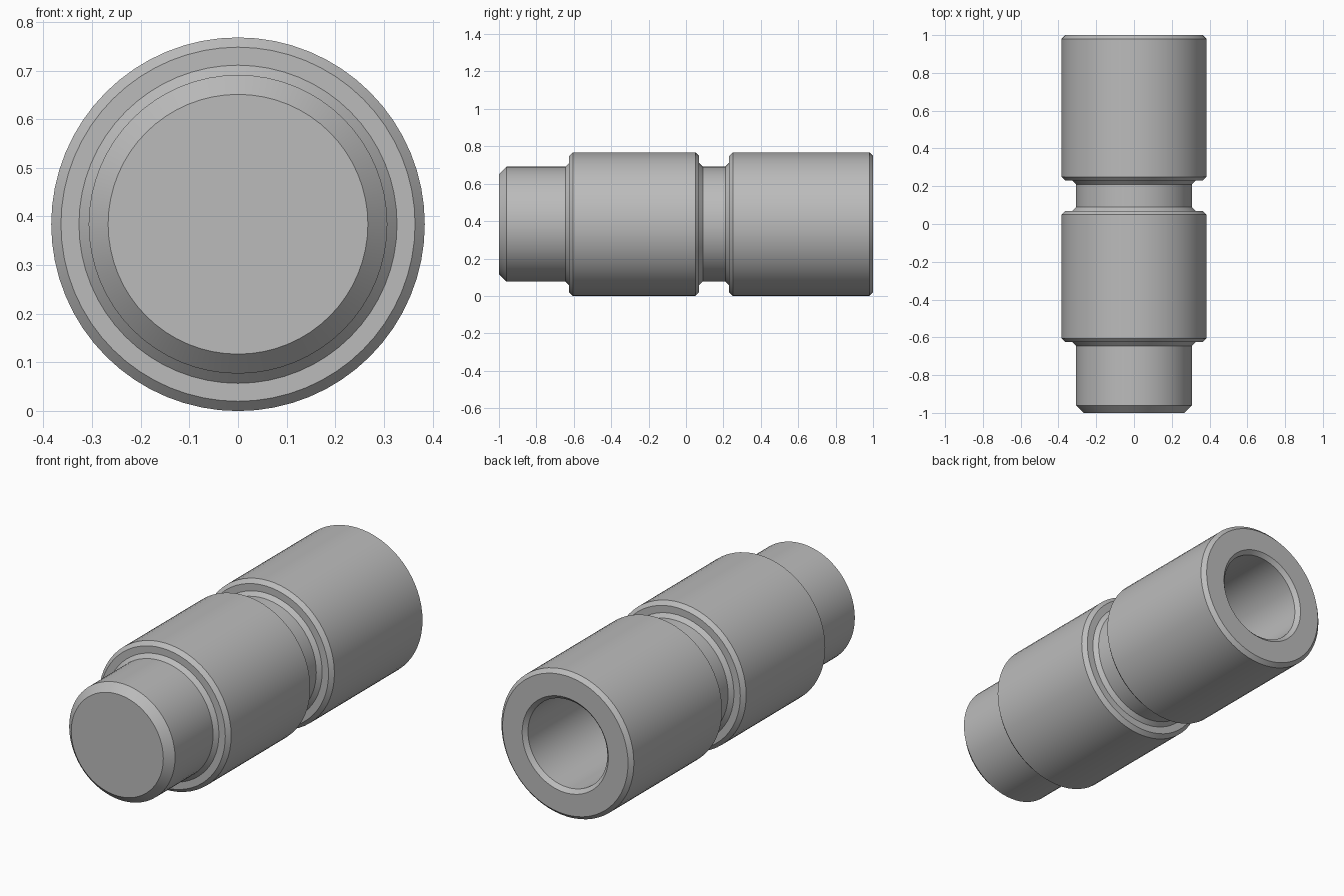
import bpy, bmesh, math
from mathutils import Vector

cube = bpy.data.objects.get("Cube")
if cube:
    bpy.data.objects.remove(cube, do_unlink=True)

SEGMENTS = 64
BODY_R = 0.384      # two thick sleeves
NECK_R = 0.307      # front spigot and waist
BORE_R = 0.23       # blind socket in the back end
C = 0.02            # small chamfer width

steel = bpy.data.materials.new("plain_grey_steel")
steel.use_nodes = True
grey = (0.5, 0.5, 0.5, 1.0)
steel.diffuse_color = grey
steel.node_tree.nodes["Principled BSDF"].inputs["Base Color"].default_value = grey


def sleeve(y0, y1):
    """Outline of a chamfered sleeve between its two flat end planes."""
    r = BODY_R
    return [(r - C, y0), (r, y0 + C), (r, y1 - C), (r - C, y1)]


def neck_foot(y, side):
    """Sloped collar joining the neck to a sleeve's end plane."""
    pts = [(NECK_R, y + side * C), (NECK_R + C, y)]
    return pts if side < 0 else pts[::-1]


def lathe(name, profile, material):
    """Revolve (radius, y) points about the y axis into a closed solid."""
    bm = bmesh.new()
    verts = [bm.verts.new((0, y, -r)) for r, y in profile]
    edges = [bm.edges.new(pair) for pair in zip(verts, verts[1:])]
    bmesh.ops.spin(bm, geom=verts + edges, cent=(0, 0, 0), axis=(0, 1, 0),
                   angle=math.tau, steps=SEGMENTS)
    bmesh.ops.remove_doubles(bm, verts=bm.verts[:], dist=1e-4)
    # turn the end fans into clean single discs
    poles = [v for v in bm.verts if Vector((v.co.x, v.co.z)).length < 1e-4]
    bmesh.ops.dissolve_verts(bm, verts=poles)
    bmesh.ops.recalc_face_normals(bm, faces=bm.faces[:])
    mesh = bpy.data.meshes.new(name)
    bm.to_mesh(mesh)
    bm.free()
    mesh.materials.append(material)
    obj = bpy.data.objects.new(name, mesh)
    bpy.context.collection.objects.link(obj)
    obj.location.z = BODY_R
    bpy.ops.object.select_all(action="DESELECT")
    obj.select_set(True)
    bpy.context.view_layer.objects.active = obj
    bpy.ops.object.shade_smooth_by_angle(angle=math.radians(30))
    return obj


# front spigot with a wide lead-in chamfer
profile = [(0, -1), (NECK_R - 2 * C, -1), (NECK_R, -1 + 2 * C)]
# front sleeve
profile += neck_foot(-0.625, -1) + sleeve(-0.625, 0.07)
# waist
profile += neck_foot(0.07, 1) + neck_foot(0.23, -1)
# back sleeve
profile += sleeve(0.23, 1)
# blind bore with chamfered mouth
profile += [(BORE_R + C, 1), (BORE_R, 1 - C), (BORE_R, 0.3), (0, 0.3)]

lathe("stepped_pin_body", profile, steel)
